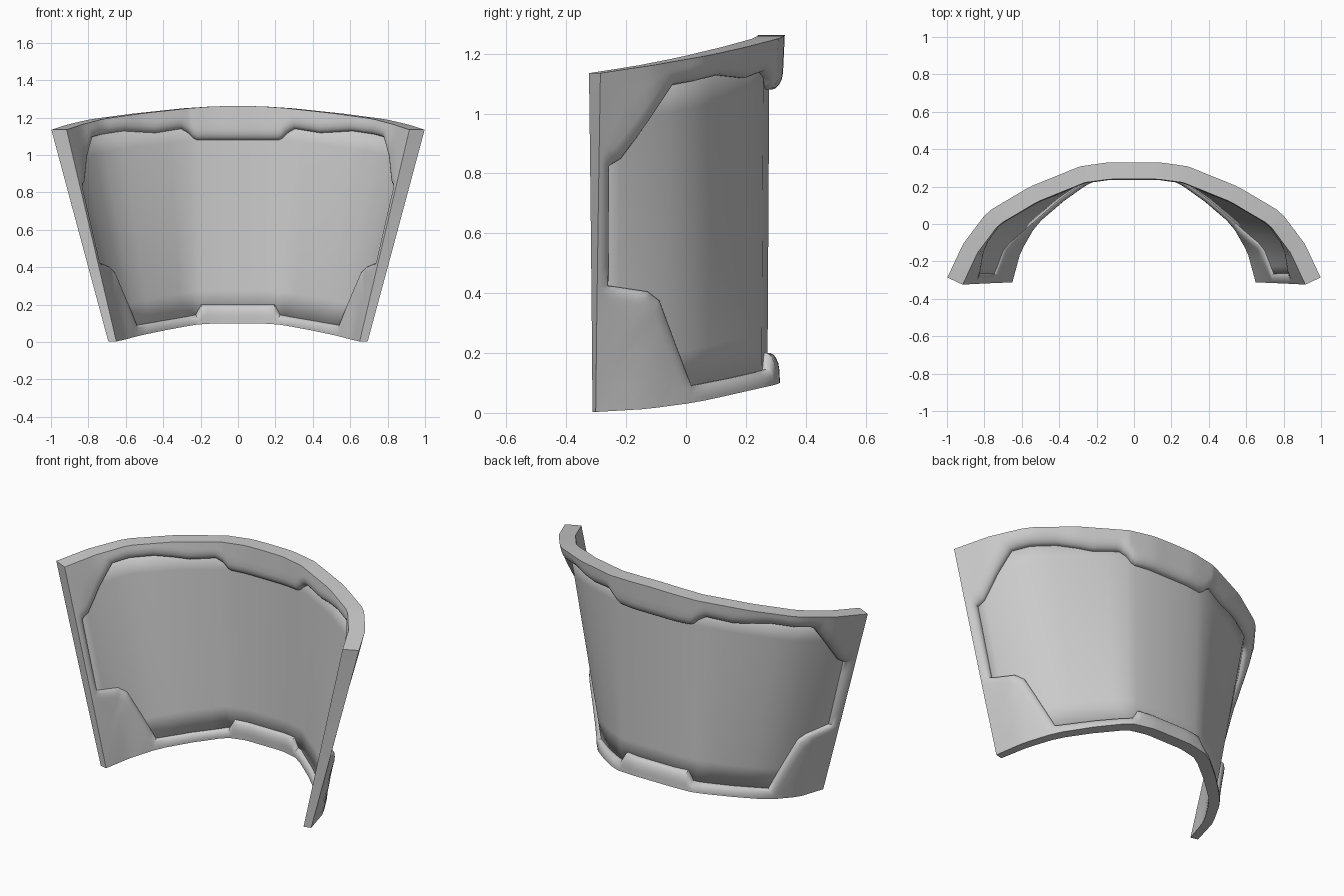
import bpy, bmesh, math
from mathutils import Vector

if "Cube" in bpy.data.objects:
    bpy.data.objects.remove(bpy.data.objects["Cube"])

# Half plan curves of the shell's mid surface, centre to end (x, y, z)
TOP = [(0, .285, 1.262), (.13, .285, 1.26), (.275, .265, 1.25), (.535, .16, 1.222),
       (.755, .03, 1.192), (.875, -.13, 1.162), (.957, -.305, 1.135)]
BOT = [(0, .278, .10), (.12, .278, .10), (.25, .258, .092), (.40, .145, .065),
       (.545, .015, .035), (.63, -.14, .013), (.672, -.307, .003)]


def along(curve, i):
    """Point on a half curve at fractional index; negative mirrors in x."""
    a = min(abs(i), 6.0)
    k = min(int(a), 5)
    p = Vector(curve[k]).lerp(Vector(curve[k + 1]), a - k)
    if i < 0:
        p.x = -p.x
    return p


def ruled(i, v):
    return along(BOT, i).lerp(along(TOP, i), v)


def v_of(i, z):
    b, t = along(BOT, i).z, along(TOP, i).z
    return (z - b) / (t - b)


def half_thickness(i, v):
    low = .036 - .014 * max(0, (i - 2) / 4)
    return low + (.045 - low) * v


def surf(i, v, w):
    """Ruled surface point pushed out horizontally by w."""
    d = ruled(min(i + .45, 6), v) - ruled(i - .45, v)
    n = Vector((-d.y, d.x, 0)).normalized()
    return ruled(i, v) + n * w


def finish(name, verts, faces, angle):
    me = bpy.data.meshes.new(name)
    me.from_pydata(verts, [], faces)
    bm = bmesh.new()
    bm.from_mesh(me)
    bmesh.ops.recalc_face_normals(bm, faces=bm.faces)
    bm.to_mesh(me)
    bm.free()
    ob = bpy.data.objects.new(name, me)
    bpy.context.collection.objects.link(ob)
    m = ob.modifiers.new("mirror", 'MIRROR')
    m.use_clip = True
    bpy.ops.object.select_all(action='DESELECT')
    bpy.context.view_layer.objects.active = ob
    ob.select_set(True)
    bpy.ops.object.shade_smooth_by_angle(angle=math.radians(angle))
    return ob


# Frame: opening point (index, z) paired with rim point (index, v)
PAIRS = [(0, 1.08, 0, 1), (1.65, 1.08, 1.65, 1), (1.8, 1.09, 1.8, 1), (2.15, 1.14, 2.15, 1),
         (2.7, 1.118, 2.7, 1), (3.45, 1.128, 3.45, 1), (4.5, 1.095, 4.8, 1),
         (5.2, .92, 6, 1), (5.5, .85, 6, .86), (5.73, .825, 6, .72),
         (5.73, .425, 6, .37), (4.95, .405, 6, .22), (4.7, .375, 6, 0),
         (4.0, .09, 4.2, 0), (1.85, .145, 1.85, 0), (1.6, .2, 1.6, 0), (0, .2, 0, 0)]
SUB = 6
samples = []
for a, b in zip(PAIRS, PAIRS[1:]):
    samples += [[p + (q - p) * s / SUB for p, q in zip(a, b)] for s in range(SUB)]
samples.append(PAIRS[-1])

verts, faces = [], []
for ii, iz, oi, ov in samples:
    iv = v_of(ii, iz)
    length = (ruled(ii, iv) - ruled(oi, ov)).length
    d = min(.055 / length, .7)
    f = 1 - d
    prof = [(0, 1), (f * .33, 1), (f * .67, 1), (f, 1), (1 - d * .6, .92),
            (1 - d * .3, .74), (1 - d * .1, .52), (1, .25)]
    ring = [(t, h) for t, h in prof] + [(t, -h) for t, h in reversed(prof)]
    for t, h in ring:
        i, v = oi + (ii - oi) * t, ov + (iv - ov) * t
        p = surf(i, v, h * half_thickness(i, v) - .006 * t)
        if oi == 0:
            p.x = 0
        verts.append(p)
n = 16
for r in range(len(samples) - 1):
    for k in range(n):
        a, b = r * n + k, r * n + (k + 1) % n
        faces.append((a, b, b + n, a + n))
finish("frame", verts, faces, 40)

# Panel: thin curved sheet held inside the frame
cols = [0, 1, 1.6, 2, 2.4, 3, 3.5, 4, 4.5, 5, 5.5, 5.87]
ROWS = 8
verts, faces = [], []
for i in cols:
    for r in range(ROWS + 1):
        p = surf(i, .035 + .93 * r / ROWS, -.011)
        if i == 0:
            p.x = 0
        verts.append(p)
m = ROWS + 1
for c in range(len(cols) - 1):
    for r in range(ROWS):
        a = c * m + r
        faces.append((a, a + m, a + m + 1, a + 1))
panel = finish("panel", verts, faces, 50)
s = panel.modifiers.new("thickness", 'SOLIDIFY')
s.thickness = .01
s.offset = 0
